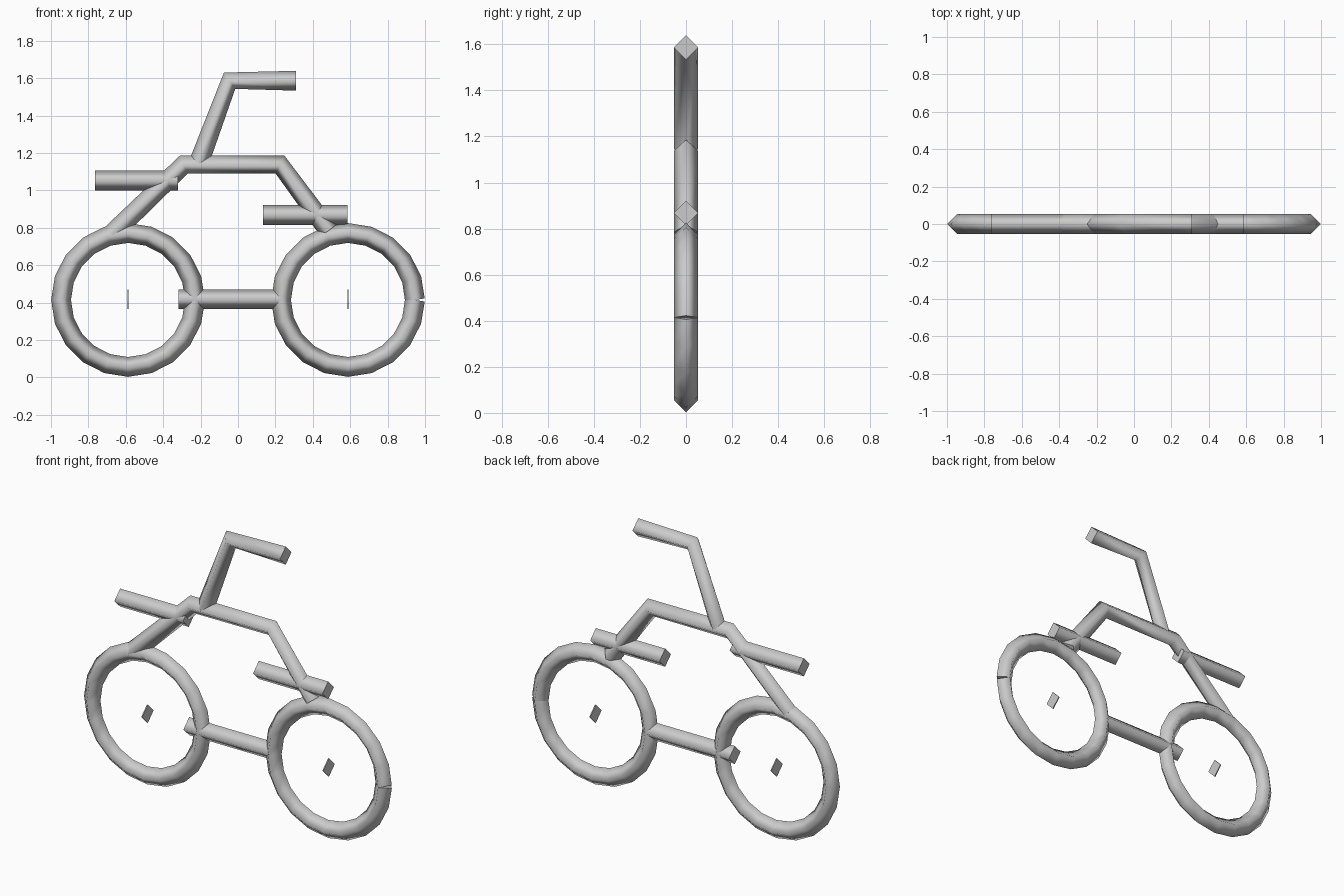
import bpy, math
from mathutils import Vector

if "Cube" in bpy.data.objects:
    bpy.data.objects.remove(bpy.data.objects["Cube"])

R = 0.053          # half-width of the diamond tube
grey = bpy.data.materials.new("light grey")
grey.diffuse_color = (0.6, 0.6, 0.6, 1)
grey.use_nodes = True
grey.node_tree.nodes["Principled BSDF"].inputs["Base Color"].default_value = grey.diffuse_color


def tube(name, path):
    """Sweep a four-sided diamond along a path of (x, z) points in the y = 0 plane."""
    pts = [Vector((x, 0, z)) for x, z in path]
    verts, faces = [], []
    last = len(pts) - 1
    for i, p in enumerate(pts):
        t = Vector()
        if i > 0:
            t += (p - pts[i - 1]).normalized()
        if i < last:
            t += (pts[i + 1] - p).normalized()
        t.normalize()
        n = Vector((-t.z, 0, t.x)) * R
        y = Vector((0, R, 0))
        verts += [p + n, p - y, p - n, p + y]
    for i in range(last):
        for k in range(4):
            a, b = i * 4 + k, i * 4 + (k + 1) % 4
            faces.append((a, b, b + 4, a + 4))
    faces += [(3, 2, 1, 0), tuple(last * 4 + k for k in range(4))]
    me = bpy.data.meshes.new(name)
    me.from_pydata(verts, [], faces)
    me.materials.append(grey)
    # smooth sides, flat end caps
    for f in me.polygons:
        f.use_smooth = f.index < last * 4
    me.update()
    ob = bpy.data.objects.new(name, me)
    bpy.context.collection.objects.link(ob)
    return ob


# wheels (open loops, leaving a small wedge at the seam) and thin hubs
WZ, WR, SEG = 0.414, 0.358, 20
for side, cx in (("left", -0.588), ("right", 0.588)):
    loop = [(cx + WR * math.cos(2 * math.pi * i / SEG),
             WZ + WR * math.sin(2 * math.pi * i / SEG)) for i in range(SEG + 1)]
    tube(side + "_wheel", loop)
    tube(side + "_hub", [(cx - 0.003, 0.418), (cx + 0.003, 0.418)])

# frame with two sloping legs
tube("frame", [(-0.675, 0.765), (-0.289, 1.138), (0.2245, 1.138), (0.485, 0.785)])

# stem and handlebar
tube("handlebar", [(-0.21, 1.145), (-0.045, 1.586), (0.31, 1.586)])

# straight bars
tube("left_bar", [(-0.765, 1.052), (-0.32, 1.052)])
tube("right_bar", [(0.135, 0.868), (0.585, 0.868)])
tube("lower_bar", [(-0.317, 0.418), (0.235, 0.418)])
